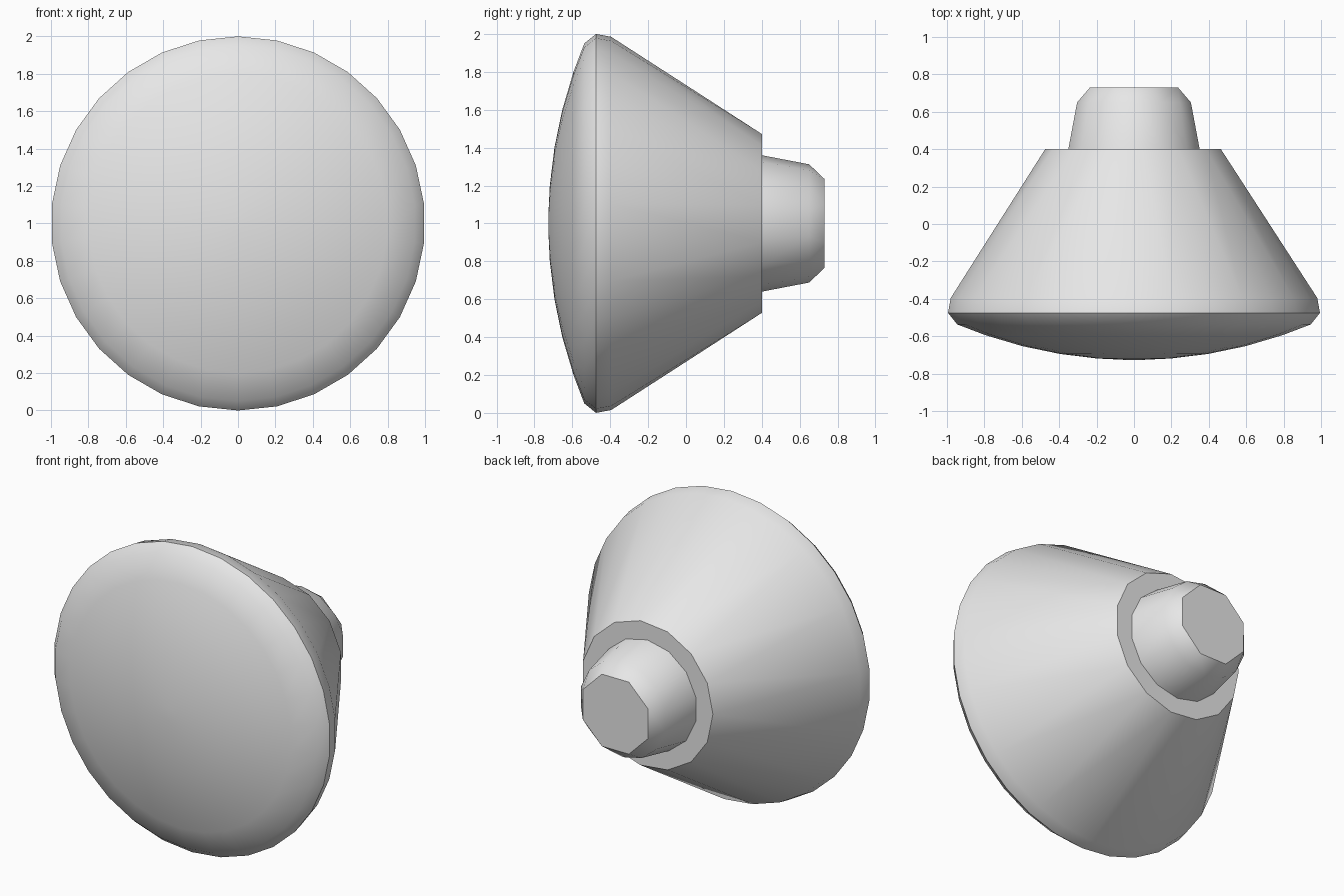
import bpy
import bmesh
from math import sin, cos, pi, radians, sqrt

cube = bpy.data.objects.get("Cube")
if cube:
    bpy.data.objects.remove(cube, do_unlink=True)

GREY = (0.8, 0.8, 0.8, 1.0)
mat = bpy.data.materials.new("plain_grey")
mat.use_nodes = True
mat.diffuse_color = GREY
mat.node_tree.nodes["Principled BSDF"].inputs["Base Color"].default_value = GREY

CENTRE_Z = 1.0


def add_ring(bm, radius, y, sides):
    """Circle of vertices around the y axis, half a step off the x axis."""
    angles = [2 * pi * (i + 0.5) / sides for i in range(sides)]
    return [bm.verts.new((radius * cos(a), y, CENTRE_Z + radius * sin(a))) for a in angles]


def join_rings(bm, a, b):
    """Quads between equal rings, a zipper of triangles between unequal ones."""
    na, nb = len(a), len(b)
    if na == nb:
        for i in range(na):
            j = (i + 1) % na
            bm.faces.new((a[i], a[j], b[j], b[i]))
        return
    i = j = 0
    while i < na or j < nb:
        if j >= nb or (i < na and (i + 1.5) / na <= (j + 1.5) / nb):
            bm.faces.new((a[i % na], a[(i + 1) % na], b[j % nb]))
            i += 1
        else:
            bm.faces.new((a[i % na], b[(j + 1) % nb], b[j % nb]))
            j += 1


def lathe(name, profile):
    """Closed turned part from (radius, y, sides) rings."""
    bm = bmesh.new()
    rings = [add_ring(bm, *p) for p in profile]
    for a, b in zip(rings, rings[1:]):
        join_rings(bm, a, b)
    bm.faces.new(rings[0])
    bm.faces.new(rings[-1])
    bmesh.ops.recalc_face_normals(bm, faces=bm.faces)
    mesh = bpy.data.meshes.new(name)
    bm.to_mesh(mesh)
    bm.free()
    mesh.materials.append(mat)
    obj = bpy.data.objects.new(name, mesh)
    bpy.context.collection.objects.link(obj)
    bpy.ops.object.select_all(action="DESELECT")
    obj.select_set(True)
    bpy.context.view_layer.objects.active = obj
    bpy.ops.object.shade_smooth_by_angle(angle=radians(42))
    return obj


# Shallow domed front, following a large sphere
SPHERE = 2.47
dome = [(r, -0.727 + SPHERE - sqrt(SPHERE ** 2 - r ** 2), 30)
        for r in (0.04, 0.2, 0.4, 0.6, 0.8, 0.95)]

# Rim and tapering body behind it
body = [(1.0, -0.475, 30), (0.985, -0.395, 30), (0.475, 0.4, 15)]
lathe("domed_housing", dome + body)

# Stubby neck with a chamfered end
lathe("rear_neck", [(0.365, 0.38, 14), (0.36, 0.4, 14), (0.312, 0.65, 14), (0.255, 0.73, 8)])
